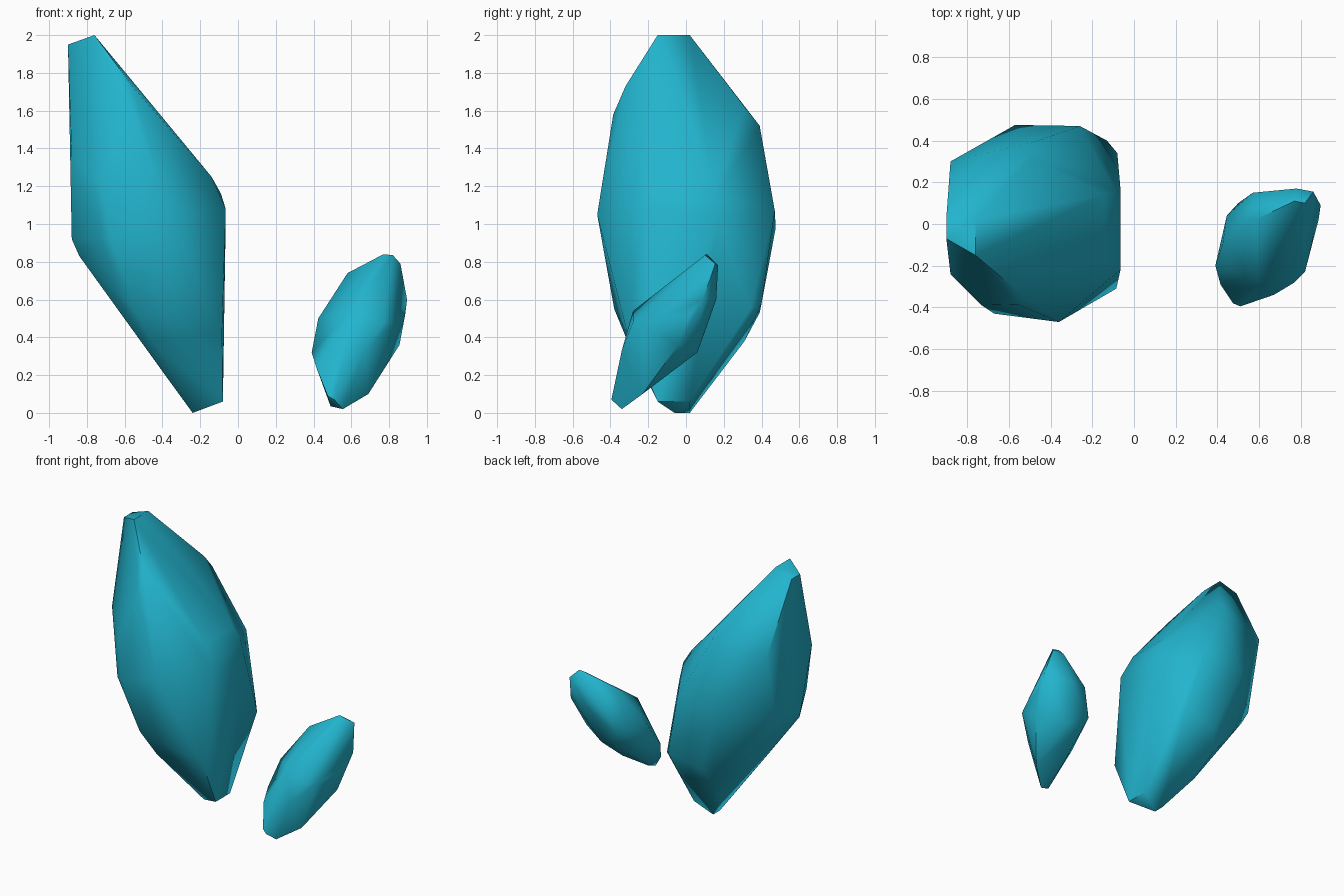
import bpy, bmesh

teal = bpy.data.materials.new("teal_crystal")
teal.diffuse_color = (0.016, 0.46, 0.62, 1)


def crystal(name, corners):
    """Faceted stone: convex hull around its corner points."""
    bm = bmesh.new()
    for c in corners:
        bm.verts.new(c)
    res = bmesh.ops.convex_hull(bm, input=bm.verts[:])
    loose = {g for g in res["geom_interior"] + res["geom_unused"]
             if isinstance(g, bmesh.types.BMVert) and g.is_valid}
    bmesh.ops.delete(bm, geom=list(loose), context='VERTS')
    bmesh.ops.recalc_face_normals(bm, faces=bm.faces[:])
    mesh = bpy.data.meshes.new(name)
    bm.to_mesh(mesh)
    bm.free()
    mesh.materials.append(teal)
    ob = bpy.data.objects.new(name, mesh)
    bpy.context.collection.objects.link(ob)
    bpy.ops.object.select_all(action='DESELECT')
    ob.select_set(True)
    bpy.context.view_layer.objects.active = ob
    bpy.ops.object.shade_smooth_by_angle(angle=1.0)
    return ob


# Large leaning crystal
crystal("large_crystal", [
    # chisel tip
    (-.76, .02, 2), (-.76, -.15, 2), (-.90, -.07, 1.95), (-.90, .03, 1.95),
    # front bevel beside the tip
    (-.56, -.32, 1.73), (-.56, -.385, 1.58), (-.73, -.39, 1.22), (-.88, -.24, 1.35),
    # upper slope
    (-.50, .31, 1.62), (-.49, .39, 1.52),
    (-.14, .14, 1.25), (-.14, -.18, 1.25), (-.09, .16, 1.16),
    # girdle
    (-.065, .17, 1.03), (-.065, -.22, 1.08), (-.26, .47, 1.07), (-.57, .475, .98),
    (-.36, -.47, 1.05), (-.67, -.43, .92), (-.73, -.39, .92), (-.88, .30, 1.45),
    (-.13, .40, .58), (-.08, .34, .55), (-.085, -.31, .42),
    (-.88, .18, .92), (-.88, -.11, .92),
    # lower slope
    (-.84, -.15, .83), (-.84, .15, .83), (-.55, -.38, .55), (-.46, -.31, .38),
    (-.40, .17, .22), (-.45, .31, .38), (-.40, .39, .53),
    # foot
    (-.24, .02, 0), (-.24, -.06, 0), (-.08, -.15, .06), (-.08, .02, .06),
])

# Small crystal leaning backwards
crystal("small_crystal", [
    # tip
    (.77, .11, .84), (.82, .10, .835), (.86, .155, .79), (.78, .17, .78),
    (.58, .02, .74), (.57, .15, .60), (.70, .16, .60),
    # sides
    (.425, -.10, .50), (.445, .04, .45), (.50, .10, .43), (.39, -.20, .32),
    (.415, -.29, .24), (.895, .09, .60), (.885, .02, .52), (.855, -.04, .36),
    (.82, -.23, .47), (.77, -.28, .48), (.67, -.34, .33), (.60, -.28, .54),
    (.55, .06, .32), (.66, .06, .32), (.50, -.13, .19),
    # foot
    (.51, -.395, .07), (.475, -.38, .09), (.49, -.34, .035),
    (.555, -.34, .02), (.69, -.23, .10),
])
